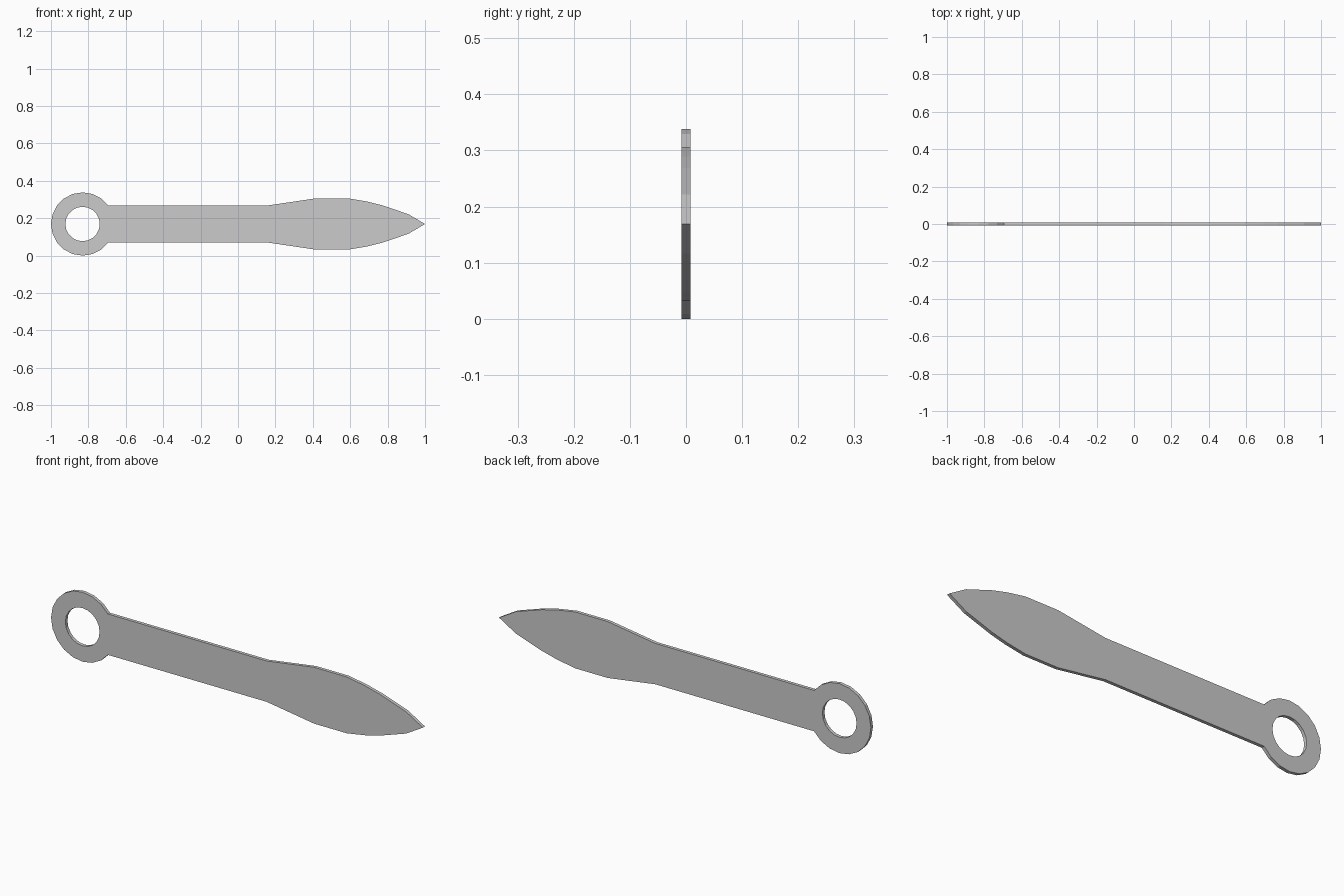
import bpy
import math

if "Cube" in bpy.data.objects:
    bpy.data.objects.remove(bpy.data.objects["Cube"])

THICKNESS = 0.016
SIDES = 20
RING_X, MID_Z = -0.831, 0.169
OUTER_R, HOLE_R = 0.169, 0.092


def ring_point(radius, i):
    a = 2 * math.pi * i / SIDES
    return (RING_X + radius * math.cos(a), radius * math.sin(a))


# upper half of handle and spear-shaped blade: (x, half width)
upper = [(0.16, 0.0993), (0.415, 0.137), (0.59, 0.137), (0.69, 0.120),
         (0.77, 0.100), (0.91, 0.053)]
lower = [(x, -w) for x, w in reversed(upper)]

# outer outline: ring arc, then lower edge, tip and upper edge
ring_arc = [ring_point(OUTER_R, i) for i in range(2, SIDES - 1)]
outline = ring_arc + [(x, -w) for x, w in upper] + [(1.0, 0.0)] + upper[::-1]

# round finger hole
hole = [ring_point(HOLE_R, i) for i in range(SIDES)]

# flat filled profile with thickness
curve = bpy.data.curves.new("throwing_knife", 'CURVE')
curve.dimensions = '2D'
curve.fill_mode = 'BOTH'
curve.extrude = THICKNESS / 2
for pts in (outline, hole):
    spline = curve.splines.new('POLY')
    spline.points.add(len(pts) - 1)
    for p, (x, z) in zip(spline.points, pts):
        p.co = (x, z, 0, 1)
    spline.use_cyclic_u = True

knife = bpy.data.objects.new("throwing_knife", curve)
bpy.context.collection.objects.link(knife)
knife.rotation_euler = (math.pi / 2, 0, 0)
knife.location = (0, 0, MID_Z)

# turn into a clean flat-shaded mesh
bpy.context.view_layer.objects.active = knife
knife.select_set(True)
bpy.ops.object.convert(target='MESH')
bpy.ops.object.transform_apply(location=True, rotation=True, scale=True)
bpy.ops.object.mode_set(mode='EDIT')
bpy.ops.mesh.select_all(action='SELECT')
bpy.ops.mesh.remove_doubles(threshold=0.0005)
bpy.ops.mesh.normals_make_consistent(inside=False)
bpy.ops.object.mode_set(mode='OBJECT')
bpy.ops.object.shade_flat()
